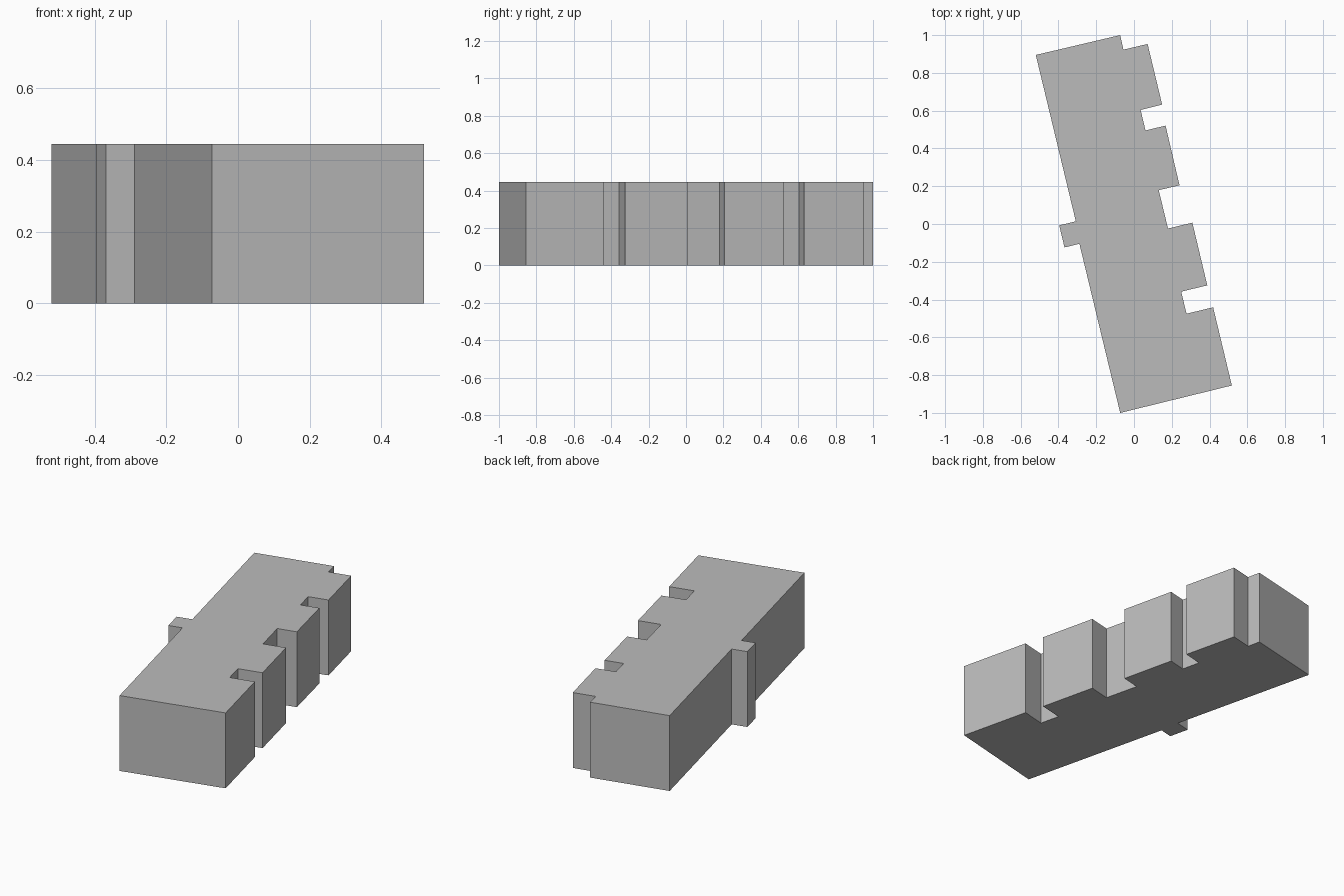
import bpy
import bmesh

default_cube = bpy.data.objects.get("Cube")
if default_cube:
    bpy.data.objects.remove(default_cube, do_unlink=True)

HEIGHT = 0.445


def make_material(name, colour):
    material = bpy.data.materials.new(name)
    material.use_nodes = True
    material.diffuse_color = colour
    shader = next(n for n in material.node_tree.nodes if n.type == "BSDF_PRINCIPLED")
    shader.inputs["Base Color"].default_value = colour
    return material


def extrude_footprint(name, outline, height, material):
    """Raise a closed ground outline into a flat-topped solid."""
    mesh = bpy.data.meshes.new(name)
    bm = bmesh.new()
    base = bm.faces.new([bm.verts.new((x, y, 0)) for x, y in outline])
    raised = bmesh.ops.extrude_face_region(bm, geom=[base], use_keep_orig=True)
    top = [v for v in raised["geom"] if isinstance(v, bmesh.types.BMVert)]
    bmesh.ops.translate(bm, vec=(0, 0, height), verts=top)
    bmesh.ops.recalc_face_normals(bm, faces=bm.faces)
    bm.to_mesh(mesh)
    bm.free()
    mesh.materials.append(material)
    obj = bpy.data.objects.new(name, mesh)
    bpy.context.collection.objects.link(obj)
    return obj


# Back wall, with a shallow step at its left corner
back_wall = [(-0.52, 0.895), (-0.073, 1), (-0.056, 0.923), (0.072, 0.953)]

# Left wall, broken by three recesses
recess_back = [(0.149, 0.632), (0.035, 0.604), (0.061, 0.495), (0.167, 0.521)]
recess_middle = [(0.241, 0.205), (0.131, 0.179), (0.18, -0.024), (0.309, 0.007)]
recess_front = [(0.388, -0.325), (0.25, -0.358), (0.278, -0.475), (0.419, -0.441)]

# Front wall
front_wall = [(0.518, -0.855), (-0.073, -1)]

# Right wall, with one small projecting shaft
side_shaft = [(-0.289, -0.105), (-0.368, -0.124), (-0.396, -0.007), (-0.308, 0.014)]

footprint = (back_wall + recess_back + recess_middle + recess_front
             + front_wall + side_shaft)

grey = make_material("plain grey", (0.5, 0.5, 0.5, 1))
extrude_footprint("building_block", footprint, HEIGHT, grey)
